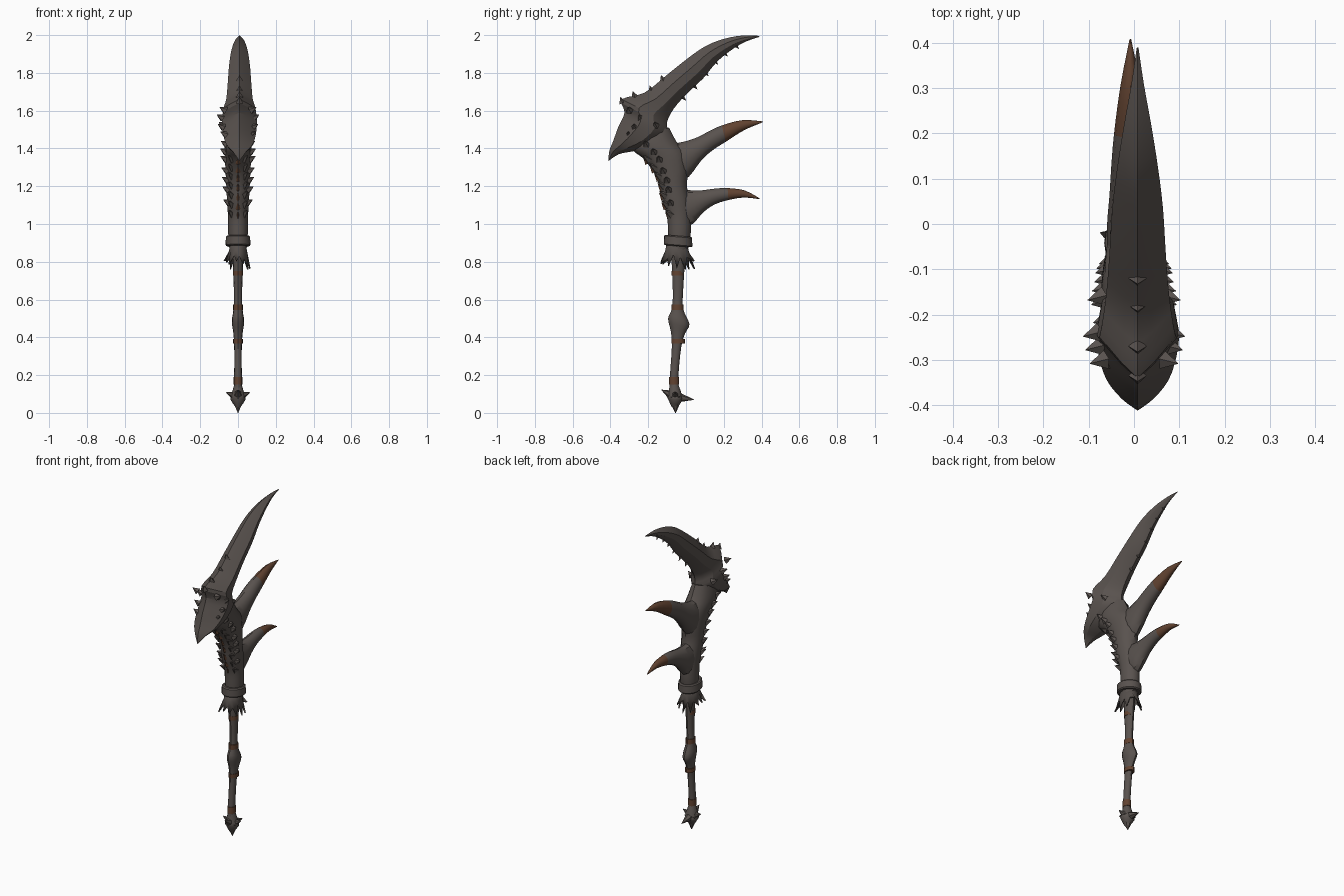
import bpy, bmesh, math, random
from mathutils import Vector

random.seed(4)
cube = bpy.data.objects.get("Cube")
if cube:
    bpy.data.objects.remove(cube, do_unlink=True)


def material(name, rgb):
    mat = bpy.data.materials.new(name)
    mat.use_nodes = True
    mat.diffuse_color = (*rgb, 1)
    mat.node_tree.nodes["Principled BSDF"].inputs["Base Color"].default_value = (*rgb, 1)
    return mat


BONE = material("grey bone", (.1, .085, .077))
RUST = material("rust brown", (.12, .055, .03))
HIDE = material("worn hide", (.09, .077, .07))


def finish(name, bm, mats, angle=35):
    """Turn a bmesh into a shaded object."""
    bmesh.ops.recalc_face_normals(bm, faces=bm.faces)
    mesh = bpy.data.meshes.new(name)
    bm.to_mesh(mesh)
    bm.free()
    for mat in mats:
        mesh.materials.append(mat)
    obj = bpy.data.objects.new(name, mesh)
    bpy.context.collection.objects.link(obj)
    bpy.ops.object.select_all(action="DESELECT")
    obj.select_set(True)
    bpy.context.view_layer.objects.active = obj
    bpy.ops.object.shade_smooth_by_angle(angle=math.radians(angle))
    return obj


def spline(rows, steps):
    """Smoothly interpolate the stations (Catmull-Rom)."""
    rows = [Vector(r) for r in rows]
    out = []
    for i in range(len(rows) - 1):
        a, b, c, d = rows[max(i - 1, 0)], rows[i], rows[i + 1], rows[min(i + 2, len(rows) - 1)]
        for k in range(steps):
            t = k / steps
            out.append(b + (c - a) * (t / 2) + (a * 2 - b * 5 + c * 4 - d) * (t * t / 2)
                       + (b * 3 - a - c * 3 + d) * (t ** 3 / 2))
    return out + [rows[-1]]


ROUND = [((1 - math.cos(math.pi * i / 6)) / 2, math.sin(math.pi * i / 6)) for i in range(7)]
BLADE = [(0, 0), (.14, .42), (.38, 1), (.7, .85), (.9, .4), (1, 0)]


def loft(name, rows, section, steps=3, shift=0, tip=None, mats=(BONE,), angle=35):
    """Stations: outer y, outer z, inner y, inner z, half width in x."""
    bm = bmesh.new()
    outline = section + [(t, -w) for t, w in section[-2:0:-1]]
    rings = []
    for yo, zo, yi, zi, half in spline(rows, steps):
        rings.append([bm.verts.new((shift + w * half, yo + (yi - yo) * t, zo + (zi - zo) * t))
                      for t, w in outline])
    n = len(outline)
    for a, b in zip(rings, rings[1:]):
        for i in range(n):
            bm.faces.new((a[i], a[(i + 1) % n], b[(i + 1) % n], b[i]))
    bm.faces.new(rings[0])
    bm.faces.new(rings[-1])
    if tip is not None:
        for f in bm.faces:
            f.material_index = int(f.calc_center_median().y > tip)
    return finish(name, bm, mats, angle)


def spikes(name, items, sides=4, mat=BONE):
    """Cones given as base point, tip point, base radius."""
    bm = bmesh.new()
    for base, tip, radius in items:
        base, tip = Vector(base), Vector(tip)
        axis = tip - base
        rot = axis.to_track_quat("Z", "Y").to_matrix().to_4x4()
        rot.translation = (base + tip) / 2
        bmesh.ops.create_cone(bm, cap_ends=True, segments=sides, radius1=radius,
                              radius2=radius * .04, depth=axis.length, matrix=rot)
    return finish(name, bm, [mat], 25)


# Haft with a knuckle
loft("haft", [(-.09, .1, -.04, .1, .02), (-.085, .2, -.04, .2, .02), (-.075, .35, -.025, .35, .02),
              (-.08, .43, -.005, .42, .025), (-.095, .5, .018, .47, .033),
              (-.075, .55, -.015, .55, .024), (-.07, .65, -.015, .65, .022),
              (-.08, .88, 0, .88, .03)], ROUND)

# Brown bindings on the haft
for i, (y, z, ry, rx, h) in enumerate([(-.063, .17, .027, .023, .02), (-.042, .38, .036, .026, .012),
                                       (-.045, .56, .032, .026, .015), (-.044, .74, .033, .027, .012)]):
    loft(f"haft_binding_{i + 1}", [(y - ry, z - h, y + ry, z - h, rx), (y - ry, z + h, y + ry, z + h, rx)],
         ROUND, 1, mats=[RUST])

# Pommel: squat core with thorns
loft("pommel_core", [(-.075, .03, -.045, .03, .012), (-.095, .075, -.02, .065, .04),
                     (-.095, .1, -.02, .09, .035), (-.085, .15, -.04, .15, .02)], ROUND, 2)
c = Vector((0, -.058, .085))
spikes("pommel_thorns", [(c, (0, -.13, .122), .034), (c, (0, .042, .07), .032),
                         (c, (.062, -.058, .108), .032), (c, (-.062, -.058, .108), .032),
                         (c, (0, -.055, 0), .042)], 6)

# Neck rising into the head
loft("neck", [(-.09, .86, .01, .86, .045), (-.095, .95, .025, .95, .052), (-.1, 1.04, .025, 1.04, .053),
              (-.125, 1.12, .02, 1.12, .058), (-.14, 1.2, .005, 1.2, .062),
              (-.175, 1.28, .01, 1.28, .066), (-.23, 1.35, 0, 1.37, .07),
              (-.28, 1.39, -.05, 1.435, .072), (-.3, 1.46, -.09, 1.51, .06)], ROUND)

# Beaked head sweeping back into the long blade
loft("head_blade", [(-.412, 1.335, -.408, 1.335, .002), (-.405, 1.39, -.355, 1.37, .035),
                    (-.385, 1.44, -.28, 1.385, .068), (-.36, 1.51, -.18, 1.41, .086),
                    (-.325, 1.59, -.1, 1.47, .092), (-.34, 1.66, -.1, 1.54, .084),
                    (-.22, 1.695, -.065, 1.61, .07), (-.1, 1.79, 0, 1.685, .062),
                    (0, 1.87, .09, 1.77, .056), (.1, 1.94, .165, 1.86, .045),
                    (.2, 1.98, .25, 1.928, .03), (.3, 1.998, .32, 1.967, .014),
                    (.39, 1.996, .387, 1.99, .002)], BLADE, shift=.008, angle=24)

# Two curved tines with brown tips
loft("upper_tine", [(-.13, 1.43, -.06, 1.2, .05), (-.04, 1.43, .015, 1.25, .052),
                    (.05, 1.455, .08, 1.335, .046), (.12, 1.49, .14, 1.39, .042),
                    (.19, 1.522, .21, 1.435, .036), (.3, 1.55, .31, 1.498, .022),
                    (.408, 1.543, .406, 1.538, .002)],
     ROUND, shift=-.008, tip=.198, mats=(BONE, RUST))
loft("lower_tine", [(-.06, 1.2, -.02, .98, .045), (.01, 1.18, .035, 1, .046),
                    (.08, 1.178, .095, 1.065, .04), (.15, 1.187, .155, 1.105, .034),
                    (.22, 1.19, .225, 1.127, .028), (.31, 1.178, .305, 1.14, .017),
                    (.39, 1.136, .387, 1.132, .002)],
     ROUND, shift=-.004, tip=.225, mats=(BONE, RUST))

# Thorny scales on both flanks
flank = [(-.3, 1.6, .065), (-.24, 1.56, .08), (-.27, 1.51, .075), (-.3, 1.47, .06), (-.16, 1.52, .07),
         (-.21, 1.42, .058), (-.17, 1.38, .062), (-.14, 1.34, .06), (-.12, 1.28, .055),
         (-.1, 1.23, .053), (-.09, 1.18, .05), (-.08, 1.11, .045)]
spikes("flank_scales", [((s * x, y, z), (s * (x + .032), y - .008, z + .018), .022)
                        for y, z, x in flank for s in (-1, 1)], 5)

# Barbs down the front edge of the neck, with a brown seam between them
edge = [(-.098, 1.05), (-.118, 1.1), (-.13, 1.15), (-.138, 1.2), (-.155, 1.25), (-.18, 1.295), (-.215, 1.34)]
spikes("front_barbs", [((s * .03, y + .025, z), (s * .05, y - .012, z + .022), .022)
                       for y, z in edge for s in (-1, 1)])
spikes("front_seam", [((0, y + .012, z - .02), (0, y - .012, z + .015), .014) for y, z in edge], 4, RUST)

# Small notched teeth along the blade
teeth = [(-.02, 1.665), (.04, 1.725), (.1, 1.795), (.15, 1.855), (.2, 1.9), (.26, 1.94)]
spikes("blade_teeth", [((.008, y - .012, z + .022), (.008, y + .02, z - .012), .018) for y, z in teeth])
spikes("crest_teeth", [((.008, y, z - .02), (.008, y - .012, z + .012), .02)
                       for y, z in [(-.335, 1.66), (-.27, 1.69), (-.18, 1.72), (-.12, 1.775)]])

# Collar band
bm = bmesh.new()
bmesh.ops.create_cone(bm, cap_ends=True, segments=20, radius1=1, radius2=.97, depth=.055)
for v in bm.verts:
    x, y, z = v.co
    v.co = (x * .066, y * .076 - .042, z + .91 - y * .006)
collar = finish("collar_band", bm, [BONE])
bevel = collar.modifiers.new("soft edge", "BEVEL")
bevel.width = .006

# Frayed hide skirt under the collar
bm = bmesh.new()
count = 22
rows = [[], [], []]
for i in range(count):
    a = math.tau * i / count
    point = i % 2 == 0
    drop = random.uniform(.75, .81) if point else random.uniform(.815, .84)
    flare = random.uniform(.085, .108) if point else .068
    for row, r, z in zip(rows, (.055, .062, flare), (.9, .86, drop)):
        row.append(bm.verts.new((math.cos(a) * r * .76, math.sin(a) * r - .048, z)))
for a, b in zip(rows, rows[1:]):
    for i in range(count):
        j = (i + 1) % count
        bm.faces.new((a[i], a[j], b[j], b[i]))
skirt = finish("frayed_skirt", bm, [HIDE])
solid = skirt.modifiers.new("thickness", "SOLIDIFY")
solid.thickness = .008
